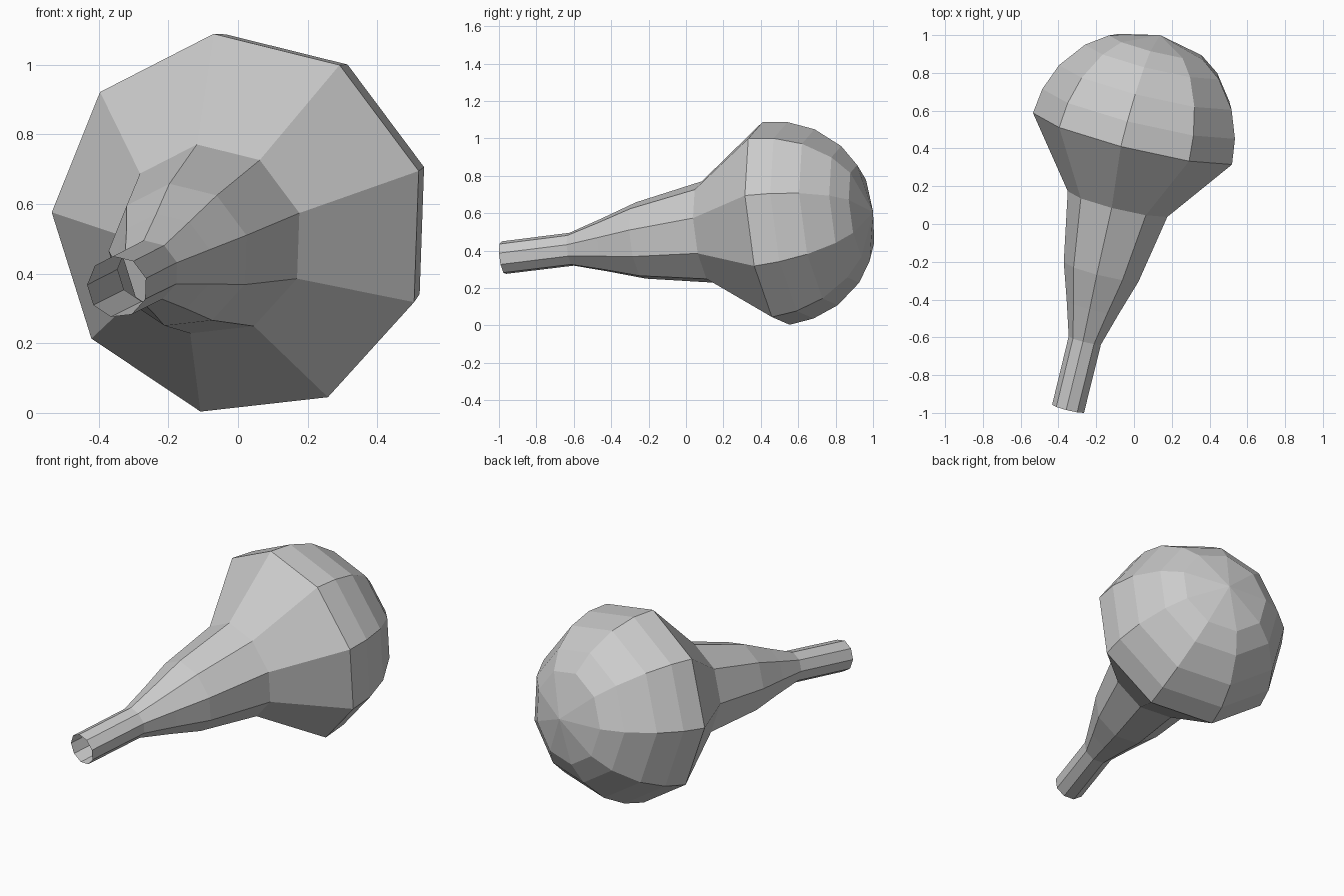
import bpy, bmesh
from math import sin, cos, tau
from mathutils import Vector

if "Cube" in bpy.data.objects:
    bpy.data.objects.remove(bpy.data.objects["Cube"])

SIDES = 9
centre = Vector((0.005, 0.46, 0.54))            # middle of the widest ring
axis = Vector((0.245, 1.0, 0.124)).normalized()  # straight, tilted lathe axis
u = Vector((-0.075, -0.05, 0.55))
u = (u - axis * u.dot(axis)).normalized()
v = axis.cross(u)

# (distance along axis, radius), from the open neck to the last dome ring
profile = [(-1.49, 0.089), (-1.115, 0.09), (-0.933, 0.145), (-0.736, 0.209),
           (-0.363, 0.278), (0.0, 0.556), (0.136, 0.538), (0.28, 0.482),
           (0.418, 0.374), (0.496, 0.262)]
apex_distance = 0.56

bm = bmesh.new()
rings = []
for t, r in profile:
    rings.append([bm.verts.new(centre + axis * t + (u * cos(tau * i / SIDES) + v * sin(tau * i / SIDES)) * r)
                  for i in range(SIDES)])

# neck, shoulder and dome bands
for a, b in zip(rings, rings[1:]):
    for i in range(SIDES):
        j = (i + 1) % SIDES
        bm.faces.new((a[i], a[j], b[j], b[i]))

# closed tip of the dome; the neck end stays open
tip = bm.verts.new(centre + axis * apex_distance)
for i in range(SIDES):
    bm.faces.new((rings[-1][i], rings[-1][(i + 1) % SIDES], tip))

bm.normal_update()
mesh = bpy.data.meshes.new("bulb_with_neck")
bm.to_mesh(mesh)
bm.free()
bpy.context.collection.objects.link(bpy.data.objects.new("bulb_with_neck", mesh))
